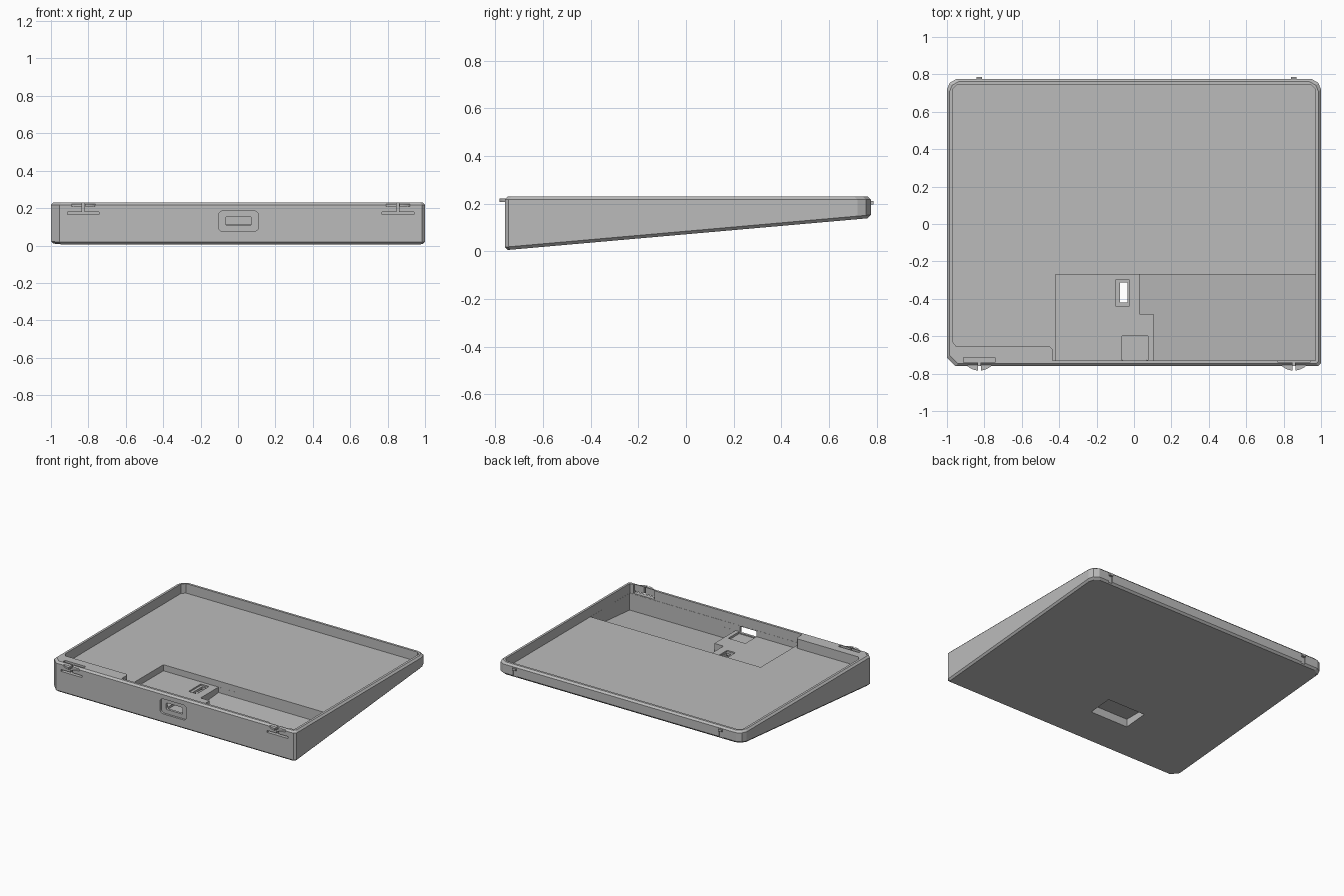
import bpy, bmesh, math

cube = bpy.data.objects.get("Cube")
if cube:
    bpy.data.objects.remove(cube, do_unlink=True)

grey = bpy.data.materials.new("plain grey")
grey.use_nodes = True
colour = (0.5, 0.5, 0.5, 1)
grey.diffuse_color = colour
grey.node_tree.nodes["Principled BSDF"].inputs["Base Color"].default_value = colour

FRONT, BACK, TOP = -0.76, 0.775, 0.23


def base(y):
    """Height of the sloping underside at depth y."""
    return 0.005 + 0.088 * (y - FRONT)


def loft(name, rings):
    """Closed solid through rings of equal point count, bottom to top."""
    bm = bmesh.new()
    loops = [[bm.verts.new(p) for p in ring] for ring in rings]
    n = len(loops[0])
    for low, high in zip(loops, loops[1:]):
        for i in range(n):
            j = (i + 1) % n
            bm.faces.new((low[i], low[j], high[j], high[i]))
    bm.faces.new(loops[0][::-1])
    bm.faces.new(loops[-1])
    bmesh.ops.recalc_face_normals(bm, faces=bm.faces)
    mesh = bpy.data.meshes.new(name)
    bm.to_mesh(mesh)
    bm.free()
    mesh.materials.append(grey)
    obj = bpy.data.objects.new(name, mesh)
    bpy.context.collection.objects.link(obj)
    return obj


def prism(name, outline, bottom, top):
    low = bottom if callable(bottom) else lambda y: bottom
    return loft(name, [[(x, y, low(y)) for x, y in outline],
                       [(x, y, top) for x, y in outline]])


def box(name, x0, x1, y0, y1, z0, z1):
    return prism(name, [(x0, y0), (x1, y0), (x1, y1), (x0, y1)], z0, z1)


def rounded_port(name, x0, x1, z0, z1, y0, y1, r):
    """Rounded rectangle in the front plane, extruded along y."""
    pts = []
    for k, (cx, cz) in enumerate([(x1 - r, z1 - r), (x0 + r, z1 - r),
                                  (x0 + r, z0 + r), (x1 - r, z0 + r)]):
        for s in range(5):
            a = math.pi / 2 * (k + s / 4)
            pts.append((cx + r * math.cos(a), cz + r * math.sin(a)))
    return loft(name, [[(x, y, z) for x, z in pts] for y in (y0, y1)])


def cut(target, cutter):
    mod = target.modifiers.new("cut", 'BOOLEAN')
    mod.operation = 'DIFFERENCE'
    mod.solver = 'EXACT'
    mod.object = cutter
    bpy.context.view_layer.objects.active = target
    bpy.ops.object.modifier_apply(modifier=mod.name)
    bpy.data.objects.remove(cutter, do_unlink=True)


# Wedge shell: clipped corners and small bevels along top and bottom
def shell_outline(e):
    x, f, b = 1 - e, FRONT + e, BACK - e
    return [(-x + 0.045, f), (x - 0.015, f), (x, f + 0.015),
            (x, b - 0.055), (x - 0.015, b - 0.02), (x - 0.05, b),
            (-x + 0.05, b), (-x + 0.015, b - 0.02), (-x, b - 0.055),
            (-x, f + 0.045)]


B = 0.013
case = loft("case_shell", [
    [(x, y, base(y)) for x, y in shell_outline(B)],
    [(x, y, base(y) + B) for x, y in shell_outline(0)],
    [(x, y, TOP - B) for x, y in shell_outline(0)],
    [(x, y, TOP) for x, y in shell_outline(B)]])

# Main tray, with a solid ledge left at the front -x corner
tray = [(0.97, -0.73), (0.97, 0.72), (0.945, 0.745), (-0.945, 0.745),
        (-0.97, 0.72), (-0.97, -0.63), (-0.95, -0.655), (-0.45, -0.655),
        (-0.437, -0.668), (-0.437, -0.73)]
cut(case, prism("tray_cut", tray, 0.16, 0.4))

# Raised electronics platform and the deeper sloping compartment beside it
cut(case, box("platform_cut", -0.42, 0.2, -0.729, -0.27, 0.115, 0.2))
deep = [(0.105, -0.7285), (0.9695, -0.7285), (0.9695, -0.2705),
        (0.03, -0.2705), (0.03, -0.48), (0.105, -0.48)]
cut(case, prism("compartment_cut", deep, lambda y: base(y) + 0.027, 0.21))

# Connector seat, rounded port recess and the opening through the wall
cut(case, box("seat_cut", -0.065, 0.075, -0.727, -0.6, 0.1, 0.19))
cut(case, rounded_port("port_recess_cut", -0.105, 0.11, 0.075, 0.185,
                       -0.8, -0.745, 0.025))
cut(case, rounded_port("port_cut", -0.065, 0.07, 0.107, 0.155,
                       -0.78, -0.7, 0.008))

# Underside recess with a switch slot opening into the platform
cut(case, box("under_recess_cut", -0.34, -0.03, -0.48, -0.3, -0.1, 0.088))
cut(case, box("switch_seat_cut", -0.095, -0.028, -0.44, -0.298, 0.105, 0.14))
cut(case, box("switch_slot_cut", -0.075, -0.035, -0.42, -0.312, 0.05, 0.13))

# Front latches: relief slots, slit and a pair of curved tabs each
for side, cx in (("right", -0.827), ("left", 0.855)):
    cut(case, box("relief_cut", cx - 0.085, cx + 0.085,
                  -0.74, -0.715, 0.166, 0.4))
    cut(case, box("slot_cut", cx - 0.085, cx + 0.085,
                  -0.8, -0.73, 0.166, 0.18))
    cut(case, box("slit_cut", cx - 0.007, cx + 0.007,
                  -0.8, -0.73, 0.175, 0.4))
    for sign, half in ((-1, "outer"), (1, "inner")):
        arc = []
        for s in range(7):
            t = 0.008 + (0.064 - 0.008) * s / 6
            arc.append((cx + sign * t, -0.686 - math.sqrt(0.0095 - t * t)))
        arc += [(cx + sign * 0.064, -0.75), (cx + sign * 0.008, -0.75)]
        prism(f"{side}_{half}_latch_tab", arc, 0.208, 0.222)

    # Small hooks on the back edge
    box(f"{side}_back_hook", cx - 0.015, cx + 0.015,
        BACK - 0.01, BACK + 0.012, 0.196, 0.212)
    cut(case, box("hook_groove_cut", cx - 0.015, cx + 0.015,
                  BACK - 0.006, BACK + 0.1, 0.1, 0.195))
